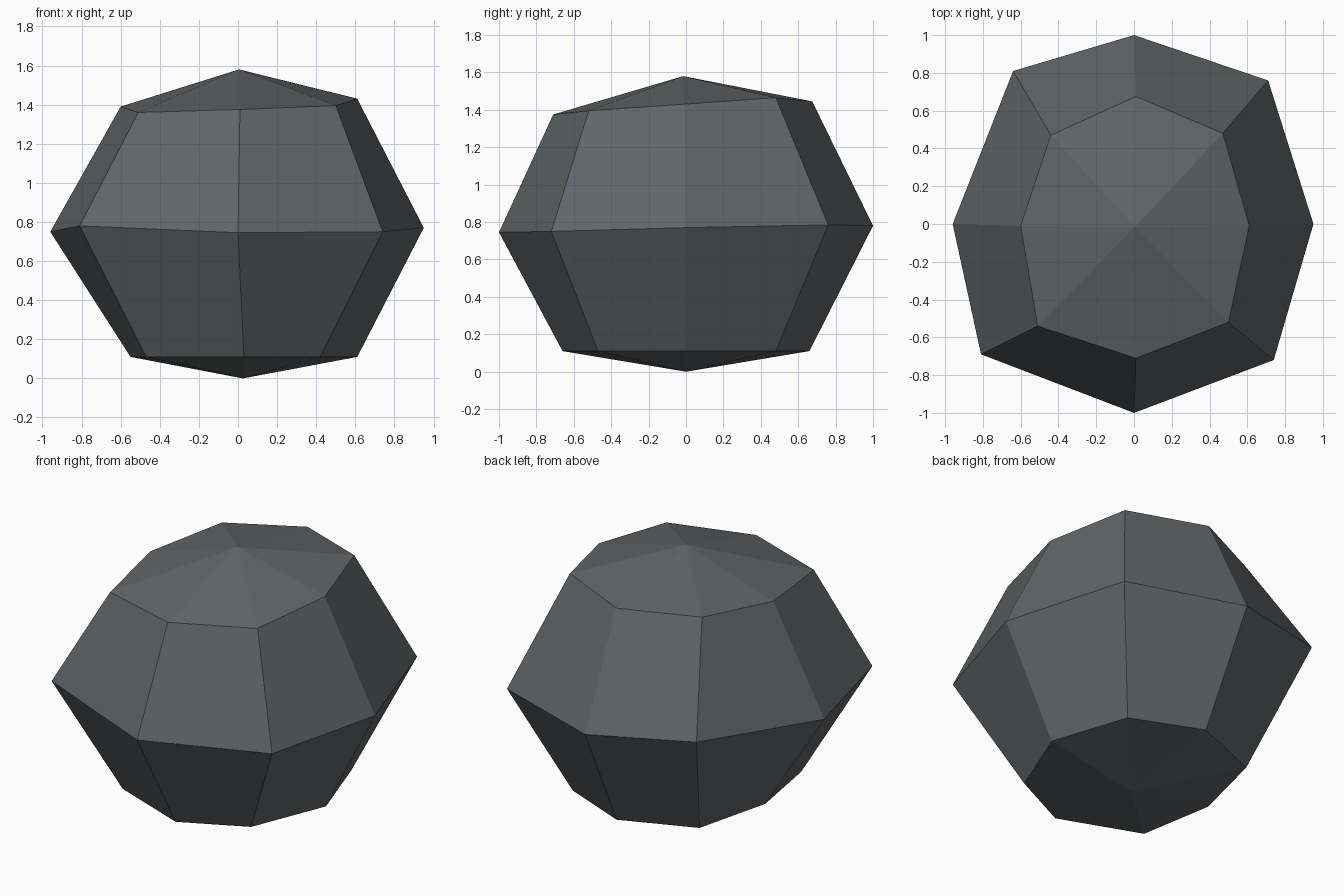
import bpy, bmesh

if "Cube" in bpy.data.objects:
    bpy.data.objects.remove(bpy.data.objects["Cube"])

# Dark stone colour
stone = bpy.data.materials.new("slate grey")
stone.diffuse_color = (0.115, 0.13, 0.137, 1)
stone.use_nodes = True
stone.node_tree.nodes["Principled BSDF"].inputs["Base Color"].default_value = stone.diffuse_color

# Three uneven eight-sided rings, counter-clockwise from +x, between two poles
lower = [(.61, 0, .11), (.45, .48, .11), (.02, .66, .11), (-.43, .48, .11),
         (-.55, 0, .11), (-.47, -.47, .11), (.03, -.66, .11), (.42, -.47, .11)]
middle = [(.95, 0, .77), (.71, .76, .785), (0, 1, .78), (-.64, .81, .83),
          (-.96, 0, .75), (-.81, -.69, .78), (0, -1, .745), (.74, -.72, .75)]
upper = [(.61, -.01, 1.43), (.47, .48, 1.465), (.01, .675, 1.445), (-.44, .47, 1.43),
         (-.6, -.01, 1.39), (-.51, -.54, 1.36), (.01, -.71, 1.375), (.5, -.52, 1.395)]

bm = bmesh.new()
rings = [[bm.verts.new(p) for p in ring] for ring in (lower, middle, upper)]
bottom = bm.verts.new((.025, 0, 0))
top = bm.verts.new((.005, -.015, 1.58))

# Side bands and fan caps
for i in range(8):
    j = (i + 1) % 8
    for a, b in zip(rings, rings[1:]):
        bm.faces.new((a[i], a[j], b[j], b[i]))
    bm.faces.new((bottom, rings[0][j], rings[0][i]))
    bm.faces.new((top, rings[2][i], rings[2][j]))
bmesh.ops.recalc_face_normals(bm, faces=bm.faces)

mesh = bpy.data.meshes.new("boulder")
bm.to_mesh(mesh)
bm.free()
mesh.materials.append(stone)
bpy.context.collection.objects.link(bpy.data.objects.new("boulder", mesh))
